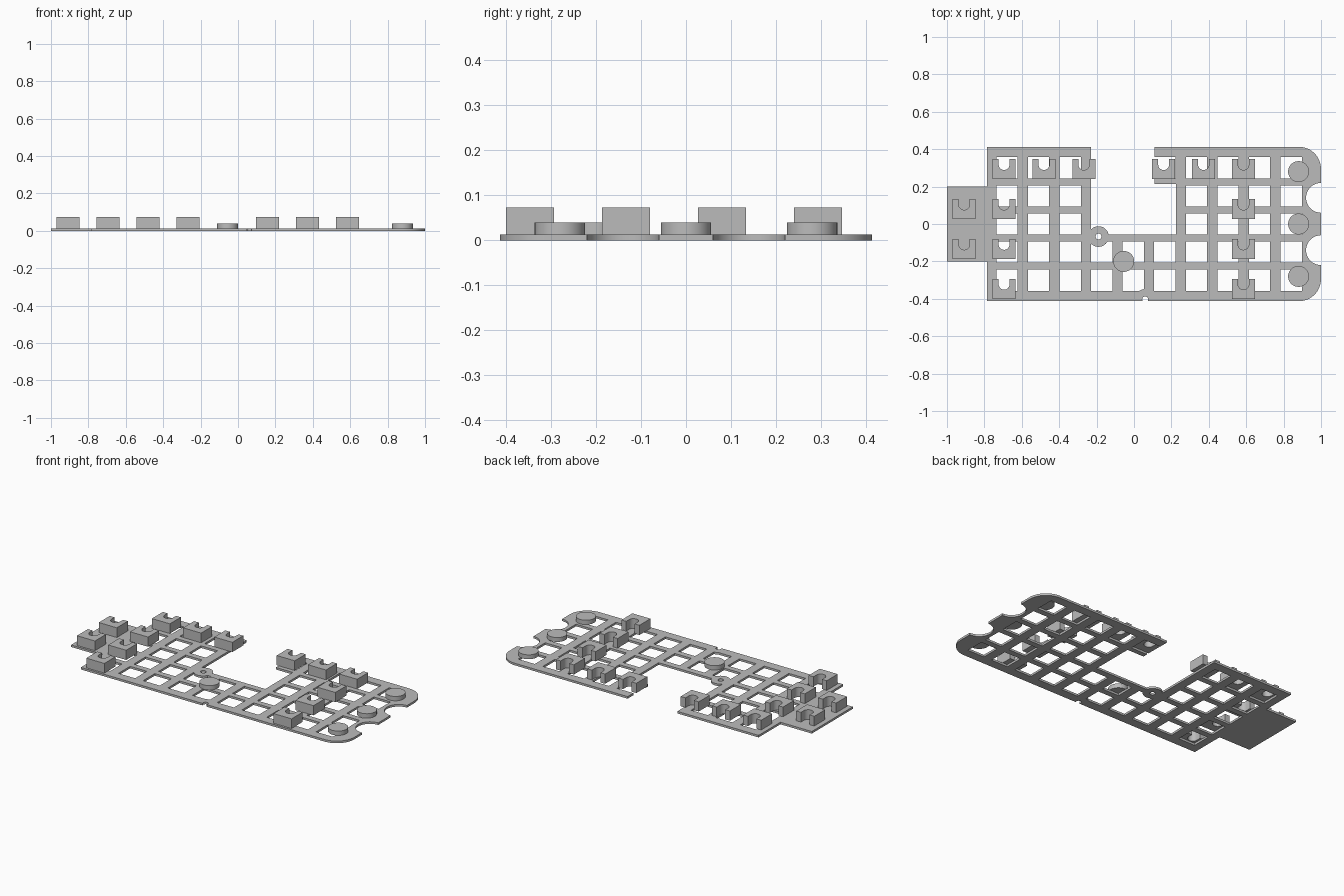
import bpy, bmesh
from math import cos, sin, pi, radians

if "Cube" in bpy.data.objects:
    bpy.data.objects.remove(bpy.data.objects["Cube"], do_unlink=True)

gray = bpy.data.materials.new("plain gray")
gray.use_nodes = True
COLOR = (0.5, 0.5, 0.5, 1)
gray.diffuse_color = COLOR
gray.node_tree.nodes["Principled BSDF"].inputs["Base Color"].default_value = COLOR

THICK = 0.013      # plate thickness
PITCH_X, PITCH_Y, HOLE = 0.1688, 0.15, 0.114
KEY = 0.2133       # socket spacing


def arc(cx, cy, r, start, end, n):
    """Points on an arc, angles in degrees."""
    angles = [radians(start + (end - start) * i / n) for i in range(n + 1)]
    return [(cx + r * cos(a), cy + r * sin(a)) for a in angles]


def circle(cx, cy, r, n=40):
    return arc(cx, cy, r, 0, 360, n)[:-1]


def square(cx, cy, s):
    h = s / 2
    return [(cx - h, cy - h), (cx + h, cy - h), (cx + h, cy + h), (cx - h, cy + h)]


def prisms(name, outlines, z0, z1):
    """Extrude flat outlines between two heights into one object."""
    bm = bmesh.new()
    for pts in outlines:
        base = bm.faces.new([bm.verts.new((x, y, z0)) for x, y in pts])
        top = bmesh.ops.extrude_face_region(bm, geom=[base])["geom"]
        for v in top:
            if isinstance(v, bmesh.types.BMVert):
                v.co.z = z1
    bmesh.ops.recalc_face_normals(bm, faces=bm.faces[:])
    mesh = bpy.data.meshes.new(name)
    bm.to_mesh(mesh)
    bm.free()
    mesh.materials.append(gray)
    obj = bpy.data.objects.new(name, mesh)
    bpy.context.collection.objects.link(obj)
    return obj


def combine(target, operation, other):
    """Apply a boolean and discard the helper."""
    mod = target.modifiers.new("cut", 'BOOLEAN')
    mod.operation = operation
    mod.solver = 'EXACT'
    mod.object = other
    other.hide_render = True
    graph = bpy.context.evaluated_depsgraph_get()
    mesh = bpy.data.meshes.new_from_object(target.evaluated_get(graph))
    target.modifiers.clear()
    target.data = mesh
    bpy.data.objects.remove(other, do_unlink=True)


# Plate outline with rounded right end and side tab
outline = (
    [(-0.785, -0.413)]
    + arc(0.88, -0.293, 0.12, -90, 0, 16)
    + arc(0.88, 0.293, 0.12, 0, 90, 16)
    + [(0.11, 0.413), (0.11, 0.213), (0.225, 0.213), (0.225, -0.055),
       (-0.23, -0.055), (-0.23, 0.413), (-0.785, 0.413),
       (-0.785, 0.2), (-1, 0.2), (-1, -0.2), (-0.785, -0.2)]
)
plate = prisms("lattice_plate", [outline], 0, THICK)

# Lattice windows, skipping the large opening
windows = []
for col in range(10):
    for row in range(5):
        open_area = (col in (3, 4) and row < 3) or (col == 5 and row in (1, 2))
        if not open_area:
            windows.append(square(-0.679 + col * PITCH_X, 0.3 - row * PITCH_Y, HOLE))
combine(plate, 'DIFFERENCE', prisms("window_cutter", windows, -0.1, 0.1))

# Half-round notches in the right end
notches = [circle(1, s * 0.14, 0.08) for s in (-1, 1)]
combine(plate, 'DIFFERENCE', prisms("notch_cutter", notches, -0.1, 0.1))

# Screw bosses and their drilled holes
lower_boss = arc(0.06, -0.403, 0.055, -8, 188, 24)
combine(plate, 'UNION', prisms("boss_helper", [circle(-0.19, -0.067, 0.055), lower_boss], 0, THICK))
drills = [circle(-0.19, -0.067, 0.016, 20), circle(0.06, -0.403, 0.016, 20)]
combine(plate, 'DIFFERENCE', prisms("drill_cutter", drills, -0.1, 0.1))

# Round foot pads
parts = [plate]
for i, (x, y) in enumerate([(0.88, 0.28), (0.88, 0), (0.88, -0.28), (-0.055, -0.2)]):
    parts.append(prisms(f"foot_pad_{i + 1}", [circle(x, y, 0.056)], THICK, 0.04))

# Sockets: blocks with a round notch in the back
W, D, R = 0.0615, 0.0535, 0.029
columns = [-0.908 + KEY * i for i in range(8)]
rows = [0.293 - KEY * j for j in range(4)]
spots = [(columns[i], rows[0]) for i in (1, 2, 3, 5, 6, 7)]
spots += [(columns[i], rows[j]) for i in (1, 7) for j in (1, 2, 3)]
spots += [(columns[0], rows[j]) for j in (1, 2)]
for n, (x, y) in enumerate(spots):
    block = [(-W, -D), (W, -D), (W, D), (R, D)]
    block += arc(0, D - R, R, 0, -180, 16)
    block += [(-R, D), (-W, D)]
    parts.append(prisms(f"socket_{n + 1}", [[(x + px, y + py) for px, py in block]], THICK, 0.073))

# Smooth the curved walls, keep edges sharp
bpy.ops.object.select_all(action='DESELECT')
for obj in parts:
    obj.select_set(True)
bpy.context.view_layer.objects.active = plate
bpy.ops.object.shade_smooth_by_angle(angle=radians(30))
